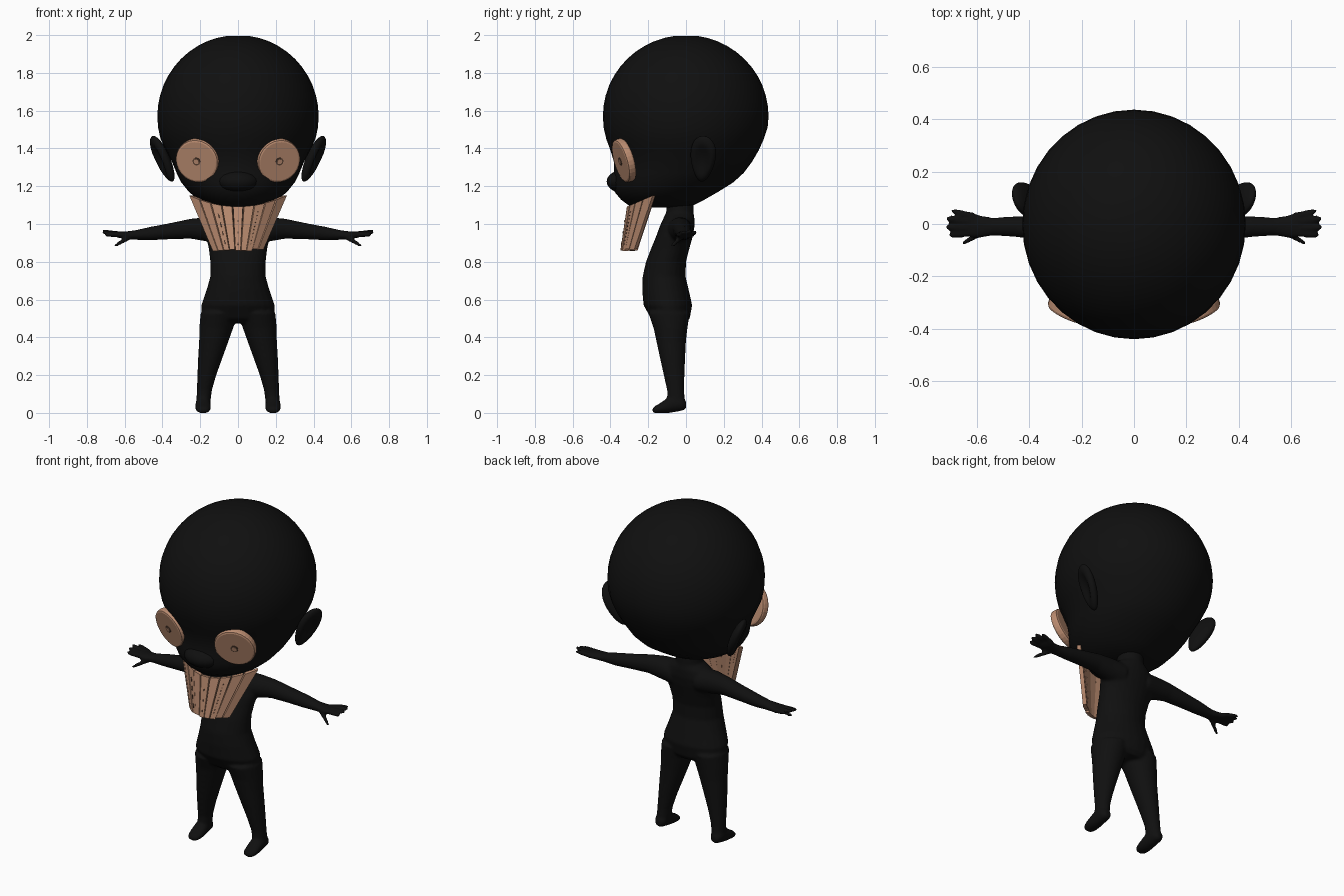
import bpy, bmesh, math, random
from mathutils import Vector, Matrix, Euler

if "Cube" in bpy.data.objects:
    bpy.data.objects.remove(bpy.data.objects["Cube"])

random.seed(4)


def material(name, rgb):
    m = bpy.data.materials.new(name)
    m.diffuse_color = (*rgb, 1)
    m.use_nodes = True
    m.node_tree.nodes["Principled BSDF"].inputs["Base Color"].default_value = m.diffuse_color
    return m


BLACK = material("matte_black", (0.005, 0.005, 0.005))
WOOD = material("tan_wood", (0.50, 0.265, 0.165))
DARK = material("dark_brown", (0.10, 0.055, 0.035))


def finish(bm, name, mat, smooth=True, mirror=False):
    bmesh.ops.recalc_face_normals(bm, faces=bm.faces)
    for f in bm.faces:
        f.smooth = smooth
    me = bpy.data.meshes.new(name)
    bm.to_mesh(me)
    bm.free()
    me.materials.append(mat)
    ob = bpy.data.objects.new(name, me)
    bpy.context.collection.objects.link(ob)
    if mirror:
        ob.modifiers.new("Mirror", 'MIRROR')
    return ob


def loft(bm, rings, n=24):
    """Skin closed elliptical rings (centre, half-axis a, half-axis b)."""
    loops = []
    for c, a, b in rings:
        c, a, b = Vector(c), Vector(a), Vector(b)
        loops.append([bm.verts.new(c + a * math.cos(t) + b * math.sin(t))
                      for t in (2 * math.pi * i / n for i in range(n))])
    for p, q in zip(loops, loops[1:]):
        for i in range(n):
            j = (i + 1) % n
            bm.faces.new((p[i], p[j], q[j], q[i]))
    bm.faces.new(loops[0])
    bm.faces.new(loops[-1])


def upright(z, x, w, front, back):
    return ((x, (front + back) / 2, z), (w, 0, 0), (0, (back - front) / 2, 0))


# Head: round cranium tapering to a small jaw
bm = bmesh.new()
rings = []
for k in range(1, 13):
    t = math.radians(7.5 * k)
    s, z = math.sin(t), 1.57 + 0.43 * math.cos(t)
    rings.append(upright(z, 0, 0.427 * s, -0.44 * s, 0.437 * s))
for r in [(1.51, .423, -.436, .432), (1.45, .41, -.422, .412), (1.39, .382, -.400, .385),
          (1.33, .35, -.382, .35), (1.27, .325, -.382, .305), (1.22, .30, -.390, .25),
          (1.17, .26, -.378, .17), (1.13, .21, -.345, .10), (1.10, .14, -.305, .04),
          (1.088, .06, -.25, -.05)]:
    rings.append(upright(r[0], 0, *r[1:]))
loft(bm, rings, 36)
finish(bm, "head", BLACK)

# Snout bump
bm = bmesh.new()
bmesh.ops.create_uvsphere(bm, u_segments=20, v_segments=12, radius=1,
                          matrix=Matrix.LocRotScale((0, -.335, 1.225), None, (.11, .085, .06)))
finish(bm, "snout", BLACK)

# Ears: flattened, cupped on the outside
bm = bmesh.new()
bmesh.ops.create_uvsphere(bm, u_segments=24, v_segments=16, radius=1)
for v in bm.verts:
    d = math.hypot(v.co.y, v.co.z)
    if v.co.x > 0:
        v.co.x *= 0.15 + 0.85 * min(1, d / 0.75) ** 2
    v.co.y *= 1 + 0.25 * v.co.z
rot = Euler((math.radians(-12), math.radians(22), math.radians(-20)))
bm.transform(Matrix.LocRotScale((.40, .09, 1.345), rot, (.035, .068, .132)))
finish(bm, "ear", BLACK, mirror=True)

# Body: torso, legs, feet, arms and fingers fused into one skin
bm = bmesh.new()
loft(bm, [upright(z, 0, w, f, b) for z, w, f, b in [
    (.475, .13, -.15, .0), (.50, .19, -.185, .02), (.57, .195, -.225, .033), (.65, .167, -.232, .015),
    (.72, .147, -.23, -.002), (.80, .147, -.212, .0), (.87, .155, -.185, .018),
    (.93, .17, -.16, .035), (.985, .165, -.14, .045), (1.03, .12, -.12, .045),
    (1.06, .075, -.105, .04), (1.15, .07, -.105, .04)]])
for s in (1, -1):
    # leg
    loft(bm, [upright(z, s * x, w, f, b) for z, x, w, f, b in [
        (.53, .10, .098, -.20, .02), (.45, .115, .09, -.172, .008), (.38, .128, .078, -.157, .0),
        (.30, .145, .066, -.14, -.004), (.20, .165, .05, -.118, -.008),
        (.12, .178, .04, -.10, -.01), (.05, .184, .037, -.10, -.005)]])
    # foot
    loft(bm, [((s * .185, y, (lo + hi) / 2), (w, 0, 0), (0, 0, (hi - lo) / 2)) for y, w, lo, hi in [
        (.0, .02, .02, .06), (-.02, .035, .012, .085), (-.06, .039, .004, .095), (-.10, .041, -.002, .078),
        (-.14, .041, -.002, .05), (-.165, .034, -.002, .036), (-.178, .018, .003, .024)]])
    # arm and palm
    loft(bm, [((s * x, y, z), (0, a, 0), (0, 0, b)) for x, y, z, a, b in [
        (.08, -.035, .965, .075, .07), (.17, -.03, .972, .062, .064), (.25, -.022, .975, .05, .053),
        (.36, -.015, .962, .044, .043), (.46, -.01, .95, .039, .036), (.54, -.01, .942, .034, .026),
        (.58, -.01, .941, .042, .021), (.62, -.006, .942, .048, .018), (.645, -.004, .943, .04, .013)]])
    # fingers and thumb: root to tip
    for root, tip in [((.61, .028, .944), (.695, .05, .958)), ((.62, .010, .945), (.715, .02, .962)),
                      ((.62, -.014, .944), (.717, -.012, .956)), ((.615, -.034, .942), (.705, -.042, .944)),
                      ((.565, -.025, .935), (.652, -.072, .885))]:
        p, q = Vector(root), Vector(tip)
        p.x *= s
        q.x *= s
        loft(bm, [(p.lerp(q, t), (0, r, 0), (0, 0, r)) for t, r in
                  [(0, .016), (.5, .0135), (.85, .012), (1.03, .008)]], 10)
body = finish(bm, "body", BLACK)
rm = body.modifiers.new("Fuse", 'REMESH')
rm.mode = 'VOXEL'
rm.voxel_size = 0.0085
rm.use_smooth_shade = True
sm = body.modifiers.new("Soften", 'SMOOTH')
sm.factor = 0.5
sm.iterations = 4

# Goggle eyes: tilted discs with a small hub
normal = Vector((.30, -.91, -.27)).normalized()
turn = normal.to_track_quat('Z', 'Y')
centre = Vector((.213, -.328, 1.337))


def disc(name, mat, radius, depth, offset, seg=32, bevel=0.0):
    b = bmesh.new()
    bmesh.ops.create_cone(b, cap_ends=True, segments=seg, radius1=radius, radius2=radius, depth=depth,
                          matrix=Matrix.LocRotScale(centre + normal * offset, turn, None))
    ob = finish(b, name, mat, smooth=False, mirror=True)
    if bevel:
        bv = ob.modifiers.new("Round", 'BEVEL')
        bv.width, bv.segments, bv.limit_method = bevel, 2, 'ANGLE'


disc("eye_disc", WOOD, .118, .044, 0, 32, .012)
disc("eye_hub_ring", DARK, .021, .004, .023, 16)
disc("eye_hub", WOOD, .014, .006, .024, 12)


# Mouth guard: curved fan of planks, u across (-1..1), v from bottom to top
def guard(u, v, drop=0.0):
    low = Vector((.135 * u, -.345 + .075 * u * u, .862 + drop))
    high = Vector((.26 * u, -.312 + .14 * u * u, 1.092 + .06 * u * u))
    return low.lerp(high, v)


def inward(u):
    g = guard(u + .02, .5) - guard(u - .02, .5)
    return g.cross(guard(u, 1) - guard(u, 0)).normalized() * -1


def slab(b, u0, u1, v0, v1, out, thick, drop=0.0):
    n = inward((u0 + u1) / 2)
    front = [guard(u, v, drop) - n * out for u, v in ((u0, v0), (u1, v0), (u1, v1), (u0, v1))]
    fv = [b.verts.new(p) for p in front]
    bv = [b.verts.new(p + n * thick) for p in front]
    b.faces.new(fv)
    b.faces.new(bv[::-1])
    for i in range(4):
        j = (i + 1) % 4
        b.faces.new((fv[i], bv[i], bv[j], fv[j]))


bm = bmesh.new()
N = 9
for i in range(N):
    a, c = -1 + 2 * i / N, -1 + 2 * (i + 1) / N
    slab(bm, a + .012, c - .012, 0, 1, random.uniform(0, .003), .022, random.uniform(-.005, .006))
finish(bm, "mouth_planks", WOOD, smooth=False)

# Small grain marks on the planks
bm = bmesh.new()
for u, count, length in ((-.44, 4, .09), (.44, 10, .025), (.0, 3, .05)):
    for k in range(count):
        v = .12 + .78 * k / count
        slab(bm, u - .012, u + .012, v, v + length, .0045, .003)
finish(bm, "plank_marks", DARK, smooth=False)
